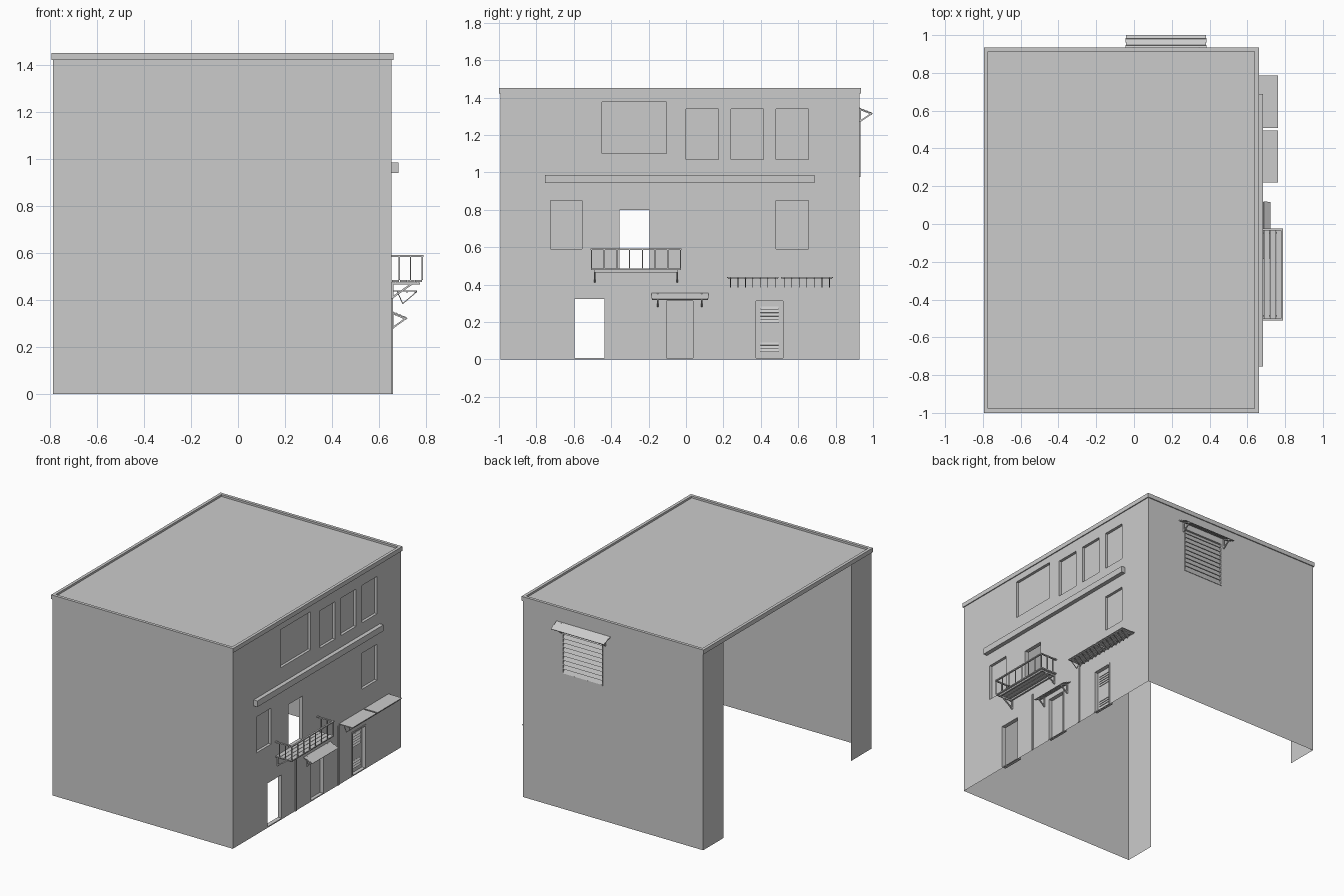
import bpy, bmesh
from mathutils import Vector

if "Cube" in bpy.data.objects:
    bpy.data.objects.remove(bpy.data.objects["Cube"])

XL, XR, YF, YB, ZT = -0.787, 0.654, -0.993, 0.928, 1.44


def finish(name, bm):
    bmesh.ops.remove_doubles(bm, verts=bm.verts, dist=1e-5)
    me = bpy.data.meshes.new(name)
    bm.to_mesh(me)
    bm.free()
    ob = bpy.data.objects.new(name, me)
    bpy.context.collection.objects.link(ob)
    return ob


# Wall frames: u runs along the wall, v points outwards, z is up
def on_right(u, v, z):
    return Vector((XR + v, u, z))


def on_back(u, v, z):
    return Vector((u, YB + v, z))


def quad(bm, pts):
    bm.faces.new([bm.verts.new(p) for p in pts])


def box(bm, place, u, v, z):
    before = len(bm.verts)
    bmesh.ops.create_cube(bm, size=1)
    bm.verts.ensure_lookup_table()
    for w in bm.verts[before:]:
        w.co = place(u[0] + (w.co.x + .5) * (u[1] - u[0]),
                     v[0] + (w.co.y + .5) * (v[1] - v[0]),
                     z[0] + (w.co.z + .5) * (z[1] - z[0]))


# Flat bar in a plane across the wall, from (v, z) a to b
def bar(bm, place, u, a, b, width, thick):
    a, b = Vector(a), Vector(b)
    d = (b - a).normalized()
    n = Vector((-d.y, d.x)) * thick / 2
    ring = [a + n, b + n, b - n, a - n]
    ends = [[bm.verts.new(place(u + s * width / 2, p.x, p.y)) for p in ring] for s in (-1, 1)]
    bm.faces.new(ends[0])
    bm.faces.new(ends[1][::-1])
    for i in range(4):
        j = (i + 1) % 4
        bm.faces.new((ends[0][j], ends[0][i], ends[1][i], ends[1][j]))


# Wall sheet with recessed openings (u0, u1, z0, z1, depth, closed)
def wall(name, place, u0, u1, openings):
    bm = bmesh.new()
    us = sorted({u0, u1} | {k for o in openings for k in o[:2]})
    zs = sorted({0, ZT} | {k for o in openings for k in o[2:4]})
    for a, b in zip(us, us[1:]):
        for c, d in zip(zs, zs[1:]):
            m, n = (a + b) / 2, (c + d) / 2
            if not any(o[0] < m < o[1] and o[2] < n < o[3] for o in openings):
                quad(bm, [place(a, 0, c), place(b, 0, c), place(b, 0, d), place(a, 0, d)])
    bmesh.ops.remove_doubles(bm, verts=bm.verts, dist=1e-5)
    bmesh.ops.dissolve_limit(bm, angle_limit=.01, verts=bm.verts, edges=bm.edges)
    for a, b, c, d, depth, closed in openings:
        rim = [(a, c), (b, c), (b, d), (a, d)]
        for (p, q), (r, s) in zip(rim, rim[1:] + rim[:1]):
            quad(bm, [place(p, 0, q), place(p, -depth, q), place(r, -depth, s), place(r, 0, s)])
        if closed:
            quad(bm, [place(p, -depth, q) for p, q in rim])
    return finish(name, bm)


# Facade with windows, doors and two see-through doorways
facade = [(-.448, -.103, 1.10, 1.375, .02, True)]
facade += [(y, y + .175, 1.07, 1.34, .02, True) for y in (.0, .24, .48)]
facade += [(-.725, -.555, .59, .85, .02, True), (.48, .655, .59, .85, .02, True)]
facade += [(-.355, -.195, .485, .80, .03, False), (-.595, -.435, .008, .322, .03, False)]
facade += [(-.113, .048, .008, .322, .025, True), (.365, .528, .008, .322, .025, True)]
wall("facade_wall", on_right, YF, YB, facade)
wall("back_wall", on_back, XL, XR, [(.014, .337, .975, 1.30, .015, True)])

# Front wall and the short returns either side of the open left side
bm = bmesh.new()
path = [(XR, YF), (XL, YF), (XL, YF + .23)]
for run in (path, [(XL, YB - .23), (XL, YB)]):
    for (a, b), (c, d) in zip(run, run[1:]):
        quad(bm, [(a, b, 0), (a, b, ZT), (c, d, ZT), (c, d, 0)])
finish("front_wall_and_returns", bm)

# Roof sheet and parapet rim
bm = bmesh.new()
quad(bm, [(XL, YF, 1.438), (XR, YF, 1.438), (XR, YB, 1.438), (XL, YB, 1.438)])
finish("roof", bm)
bm = bmesh.new()
e, t = .007, .022
rings = []
for k, z in ((0, 1.421), (0, 1.452), (t, 1.452), (t, 1.421)):
    x0, x1, y0, y1 = XL - e + k, XR + e - k, YF - e + k, YB + e - k
    rings.append([bm.verts.new(p) for p in ((x0, y0, z), (x1, y0, z), (x1, y1, z), (x0, y1, z))])
for r, s in zip(rings, rings[1:] + rings[:1]):
    for i in range(4):
        j = (i + 1) % 4
        bm.faces.new((r[i], r[j], s[j], s[i]))
finish("parapet_rim", bm)

# Ledge across the facade
bm = bmesh.new()
box(bm, on_right, (-.755, .687), (0, .030), (.942, .986))
finish("facade_ledge", bm)

# Thin vertical strips on the ground floor
bm = bmesh.new()
for y in (-.276, .21):
    box(bm, on_right, (y - .006, y + .006), (0, .006), (0, .43))
finish("wall_strips", bm)


# Slatted awning with two brackets
def awning(name, place, u0, u1, ztop, reach, inset):
    bm = bmesh.new()
    n, drop, mid = 4, .027, (u0 + u1) / 2
    for i in range(n):
        a, b = i / n, min(1, (i + 1.1) / n)
        bar(bm, place, mid, (reach * a, ztop - drop * a),
            (reach * b, ztop - drop * b - .004), u1 - u0 - (i % 2) * .006, .005)
    for u in (u0 + inset, u1 - inset):
        bar(bm, place, u, (0, ztop - .006), (reach * .95, ztop - drop - .006), .008, .007)
        bar(bm, place, u, (.004, ztop - .07), (reach * .85, ztop - drop - .006), .008, .007)
        bar(bm, place, u, (.004, ztop - .075), (.004, ztop), .008, .008)
    finish(name, bm)


awning("door_awning", on_right, -.185, .12, .352, .066, .035)
awning("window_awning", on_back, -.045, .385, 1.344, .07, .04)

# Louvred shutter in the back window
bm = bmesh.new()
n, z0, z1 = 10, .98, 1.295
for i in range(n):
    z = z0 + (z1 - z0) * i / n
    bar(bm, on_back, .1755, (.002, z), (-.013, z + (z1 - z0) / n), .315, .004)
finish("window_shutter", bm)
bm = bmesh.new()
for u in (.014, .331):
    box(bm, on_back, (u, u + .006), (-.015, .004), (.975, 1.30))
for z in (.975, 1.294):
    box(bm, on_back, (.014, .337), (-.015, .004), (z, z + .006))
finish("shutter_frame", bm)

# Twin canopies on rod lattices
bm = bmesh.new()
rods = bmesh.new()
for y0, y1 in ((.22, .495), (.507, .785)):
    box(bm, on_right, (y0, y1), (0, .108), (.436, .441))
    for v in (.026, .065, .10):
        box(rods, on_right, (y0 + .004, y1 - .004), (v - .002, v + .002), (.431, .437))
    for i in range(7):
        y = y0 + .018 + i * (y1 - y0 - .036) / 6
        bar(rods, on_right, y, (.024, .436), (.047, .385), .004, .004)
        bar(rods, on_right, y, (.047, .385), (.107, .436), .004, .004)
finish("canopy_panels", bm)
finish("canopy_rods", rods)

# Balcony: planked floor, brackets and railing
bm = bmesh.new()
for i in range(4):
    v = .002 + i * .0325
    box(bm, on_right, (-.507, -.028), (v, v + .030), (.477, .485))
finish("balcony_floor", bm)
bm = bmesh.new()
for v in (.01, .105):
    box(bm, on_right, (-.492, -.042), (v, v + .012), (.466, .477))
for u in (-.487, -.047):
    bar(bm, on_right, u, (0, .471), (.12, .471), .008, .010)
    bar(bm, on_right, u, (.004, .412), (.09, .472), .008, .008)
    bar(bm, on_right, u, (.004, .408), (.004, .475), .008, .008)
finish("balcony_brackets", bm)
bm = bmesh.new()
ends = (-.505, -.03)
for i in range(8):
    y = ends[0] + (ends[1] - ends[0]) * i / 7
    box(bm, on_right, (y - .003, y + .003), (.127, .133), (.485, .588))
for y in ends:
    box(bm, on_right, (y - .005, y + .005), (0, .136), (.584, .592))
    for v in (.032, .08):
        box(bm, on_right, (y - .003, y + .003), (v - .003, v + .003), (.485, .588))
box(bm, on_right, (ends[0] - .005, ends[1] + .005), (.124, .136), (.584, .592))
finish("balcony_railing", bm)

# Door vents and frames
bm = bmesh.new()
for z0, k in ((.195, 5), (.04, 3)):
    for i in range(k):
        z = z0 + i * .018
        bar(bm, on_right, .447, (-.016, z), (-.025, z + .014), .095, .003)
finish("door_vents", bm)
bm = bmesh.new()
for a, b in ((-.113, .048), (.365, .528)):
    for u in (a, b - .01):
        box(bm, on_right, (u, u + .01), (-.025, .003), (.008, .322))
    box(bm, on_right, (a, b), (-.025, .003), (.312, .322))
finish("door_frames", bm)

# Consistent outward faces on the closed parts
for ob in bpy.context.collection.objects:
    bm = bmesh.new()
    bm.from_mesh(ob.data)
    bmesh.ops.recalc_face_normals(bm, faces=bm.faces)
    bm.to_mesh(ob.data)
    bm.free()
